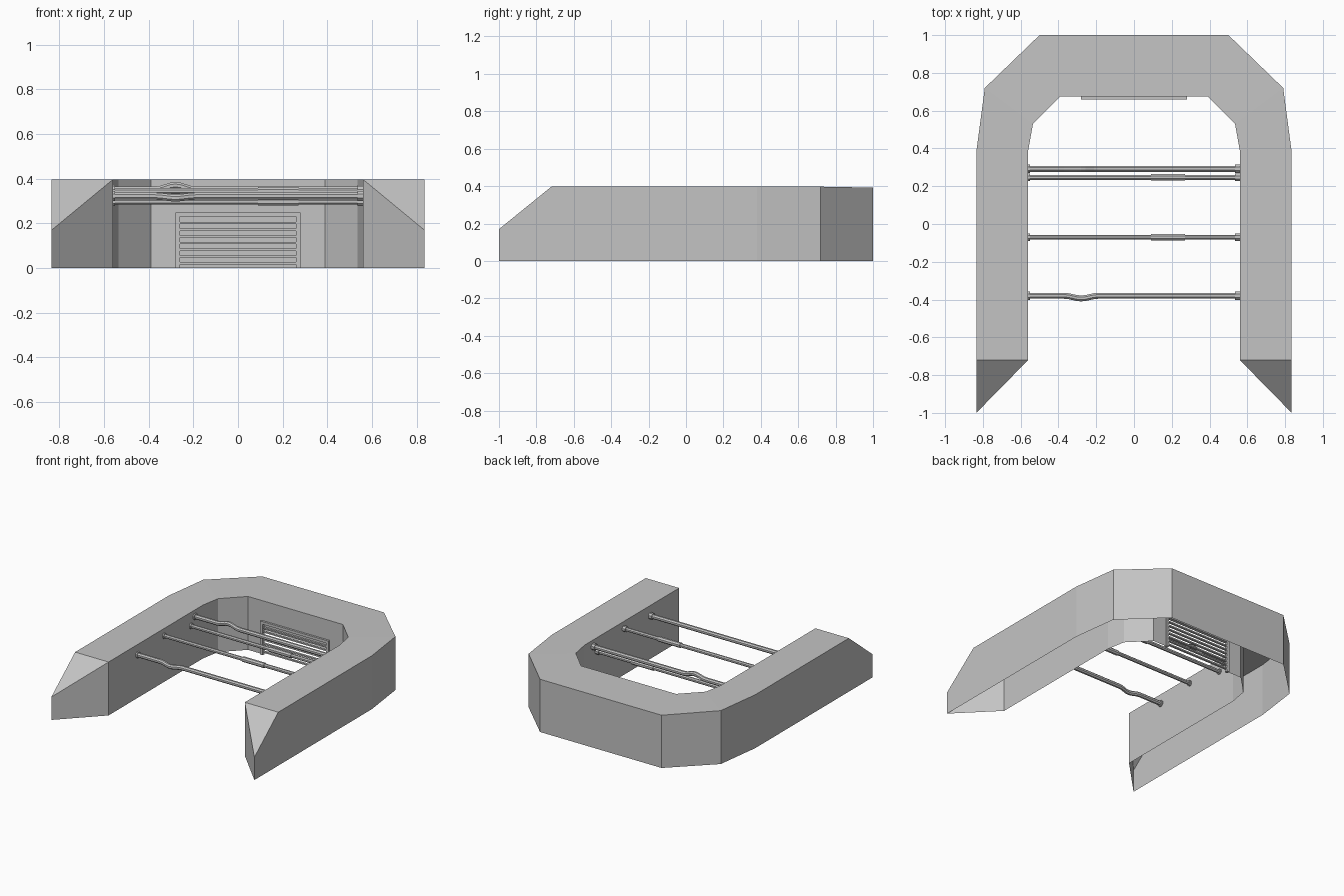
import bpy, bmesh, math
from mathutils import Vector

cube = bpy.data.objects.get("Cube")
if cube:
    bpy.data.objects.remove(cube, do_unlink=True)


def make_material(name, value):
    mat = bpy.data.materials.new(name)
    mat.use_nodes = True
    color = (value, value, value, 1)
    mat.diffuse_color = color
    mat.node_tree.nodes["Principled BSDF"].inputs["Base Color"].default_value = color
    return mat


GREY = make_material("plain grey", 0.55)


def finish(name, bm):
    bmesh.ops.remove_doubles(bm, verts=bm.verts, dist=0.0001)
    bmesh.ops.recalc_face_normals(bm, faces=bm.faces)
    mesh = bpy.data.meshes.new(name)
    bm.to_mesh(mesh)
    bm.free()
    mesh.materials.append(GREY)
    obj = bpy.data.objects.new(name, mesh)
    bpy.context.collection.objects.link(obj)
    return obj


def add_face(bm, *points):
    bm.faces.new([bm.verts.new(p) for p in points])


def add_box(bm, low, high):
    low, high = Vector(low), Vector(high)
    verts = bmesh.ops.create_cube(bm, size=1)["verts"]
    for v in verts:
        v.co = (low + high) / 2 + v.co * (high - low)


def add_tube(bm, path, radius, sides=8):
    # Sweep a regular section along a path running mostly in x
    rings = []
    for p in path:
        ring = []
        for i in range(sides):
            a = math.tau * (i + 0.5) / sides
            ring.append(bm.verts.new((p[0], p[1] + radius * math.cos(a),
                                      p[2] + radius * math.sin(a))))
        rings.append(ring)
    for a, b in zip(rings, rings[1:]):
        for i in range(sides):
            j = (i + 1) % sides
            bm.faces.new((a[i], a[j], b[j], b[i]))
    bm.faces.new(rings[0])
    bm.faces.new(rings[-1])


# Horseshoe wall: hollow shell with an open underside, one half mirrored
TOP, BACK_TOP, NOSE = 0.397, 0.392, 0.17
HOLE_X, HOLE_Z, INNER_Y = 0.27, 0.24, 0.675
outer = [(0.835, -0.72, TOP), (0.835, 0.38, TOP), (0.79, 0.72, TOP),
         (0.5, 1, BACK_TOP), (0, 1, BACK_TOP)]
inner = [(0.56, -0.72, TOP), (0.56, 0.39, TOP), (0.535, 0.53, TOP),
         (0.39, INNER_Y, TOP), (0, INNER_Y, TOP)]


def floor(p):
    return (p[0], p[1], 0)


bm = bmesh.new()
tip = (0.835, -1, NOSE)
for i in range(4):
    a, b, c, d = outer[i], outer[i + 1], inner[i + 1], inner[i]
    add_face(bm, a, b, c, d)
    if i == 0:
        add_face(bm, floor(tip), floor(b), b, a, tip)
    else:
        add_face(bm, floor(a), floor(b), b, a)
    if i < 3:
        add_face(bm, d, c, floor(c), floor(d))
# Inner back wall with the vent opening
corner = inner[3]
add_face(bm, floor(corner), corner, inner[4], (0, INNER_Y, HOLE_Z),
         (HOLE_X, INNER_Y, HOLE_Z), (HOLE_X, INNER_Y, 0))
# Pointed leg end
add_face(bm, outer[0], inner[0], tip)
add_face(bm, tip, inner[0], floor(inner[0]), floor(tip))
wall = finish("horseshoe_wall", bm)
mirror = wall.modifiers.new("Mirror", "MIRROR")
mirror.use_clip = True

# Vent frame
bm = bmesh.new()
for s in (-1, 1):
    xs = sorted((s * 0.26, s * 0.28))
    add_box(bm, (xs[0], 0.66, 0), (xs[1], 0.685, 0.25))
add_box(bm, (-0.26, 0.66, 0.23), (0.26, 0.685, 0.25))
finish("vent_frame", bm)

# Vent slats
bm = bmesh.new()
for i in range(7):
    z = 0.022 + 0.03 * i
    add_box(bm, (-0.26, 0.666, z - 0.005), (0.26, 0.682, z + 0.005))
finish("vent_slats", bm)


# Cross pipes: name, y, z, radius, bend offset (y, z), sleeve
PIPES = [
    ("front_pipe", -0.38, 0.322, 0.017, (-0.014, -0.008), False),
    ("middle_pipe", -0.07, 0.345, 0.014, (0, 0), True),
    ("lower_rear_pipe", 0.247, 0.297, 0.014, (0, 0), True),
    ("upper_rear_pipe", 0.292, 0.35, 0.017, (0, 0.02), False),
]
END = 0.56
for name, y, z, radius, bend, sleeve in PIPES:
    bm = bmesh.new()
    path = [(-END, y, z)]
    if any(bend):
        for i in range(9):
            t = i / 8
            k = (1 - math.cos(math.tau * t)) / 2
            path.append((-0.37 + 0.18 * t, y + bend[0] * k, z + bend[1] * k))
    path.append((END, y, z))
    add_tube(bm, path, radius)
    # End collars and coupling sleeve
    add_tube(bm, [(-END, y, z), (-END + 0.01, y, z)], radius + 0.007)
    add_tube(bm, [(END - 0.025, y, z), (END, y, z)], radius + 0.007)
    if sleeve:
        add_tube(bm, [(0.09, y, z), (0.27, y, z)], radius + 0.005)
    finish(name, bm)
